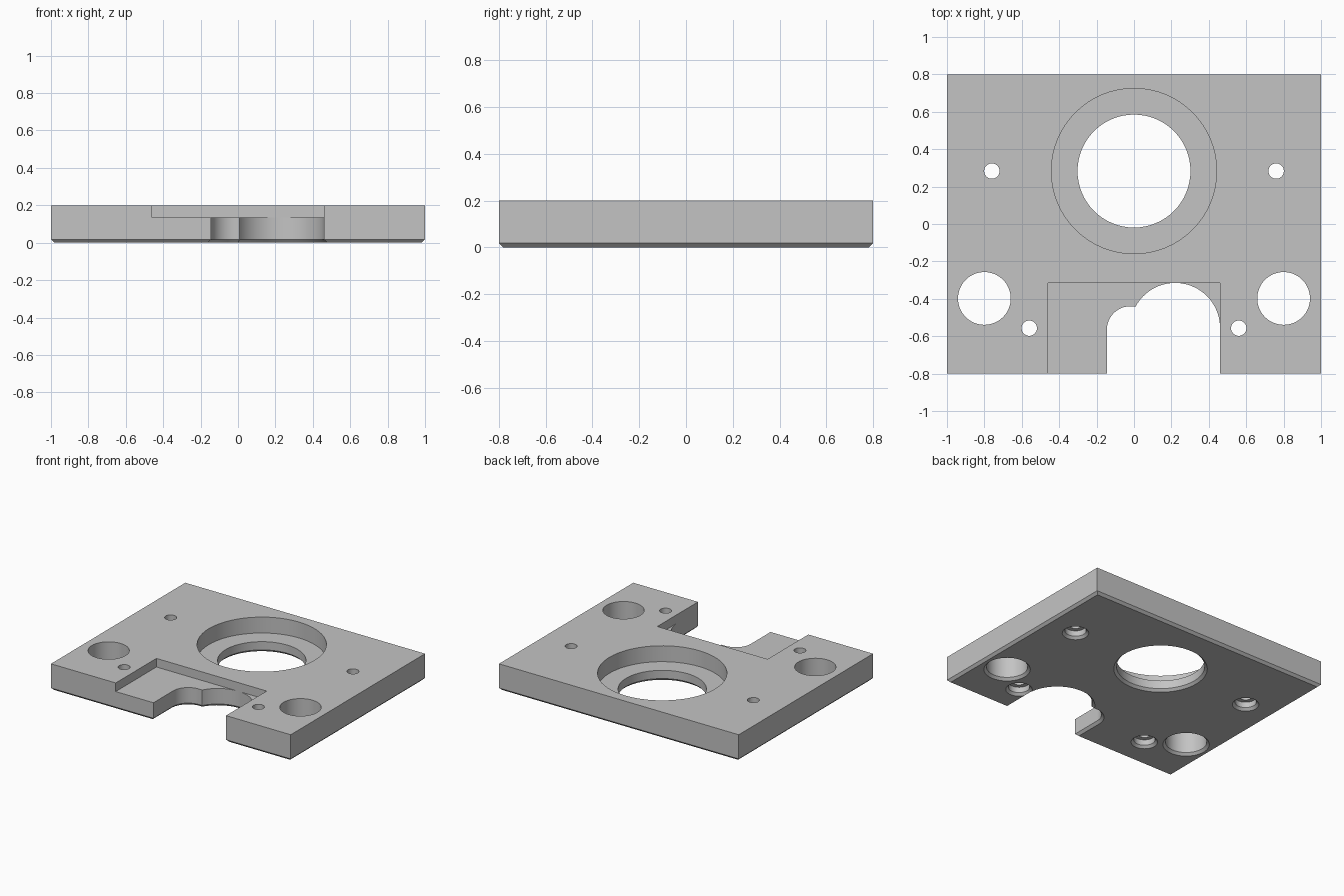
import bpy, bmesh
from math import sin, cos, pi, asin

cube = bpy.data.objects.get("Cube")
if cube:
    bpy.data.objects.remove(cube, do_unlink=True)

HEIGHT = 0.2
CHAMFER = 0.018
SEGMENTS = 64

grey = bpy.data.materials.new("machined grey")
grey.use_nodes = True
colour = (0.55, 0.55, 0.55, 1)
grey.diffuse_color = colour
grey.node_tree.nodes["Principled BSDF"].inputs["Base Color"].default_value = colour


def loft(name, sections):
    """Closed solid through a list of (z, outline) sections."""
    bm = bmesh.new()
    rings = [[bm.verts.new((x, y, z)) for x, y in pts] for z, pts in sections]
    for low, high in zip(rings, rings[1:]):
        n = len(low)
        for i in range(n):
            j = (i + 1) % n
            bm.faces.new((low[i], low[j], high[j], high[i]))
    bm.faces.new(rings[0][::-1])
    bm.faces.new(rings[-1])
    bmesh.ops.recalc_face_normals(bm, faces=bm.faces)
    mesh = bpy.data.meshes.new(name)
    bm.to_mesh(mesh)
    bm.free()
    mesh.materials.append(grey)
    obj = bpy.data.objects.new(name, mesh)
    bpy.context.collection.objects.link(obj)
    return obj


def rectangle(x0, x1, y0, y1):
    return [(x0, y0), (x1, y0), (x1, y1), (x0, y1)]


def arc(cx, cy, r, start, end, steps):
    angles = [start + (end - start) * i / steps for i in range(steps + 1)]
    return [(cx + r * cos(a), cy + r * sin(a)) for a in angles]


def hole(name, x, y, profile):
    """Round cutter from (z, radius) steps, flared at the underside."""
    r = profile[0][1]
    steps = [(-CHAMFER, r + 2 * CHAMFER), (CHAMFER, r)] + profile
    return loft(name, [(z, arc(x, y, rad, 0, 2 * pi, SEGMENTS)[:-1]) for z, rad in steps])


def notch_outline(grow):
    """Front opening: large arc, short flat, small corner arc."""
    big, small = 0.24 + grow, 0.125 + grow
    meet = pi - asin((0.115 + grow) / big)
    pts = [(0.46 + grow, -1)]
    pts += arc(0.22, -0.555, big, 0, meet, 40)
    pts += arc(-0.02, -0.565, small, pi / 2, pi, 20)
    return pts + [(-0.145 - grow, -1)]


# Plate with a chamfered lower edge
inset = CHAMFER
plate = loft("base_plate", [
    (0, rectangle(-1 + inset, 1 - inset, -0.8 + inset, 0.8 - inset)),
    (CHAMFER, rectangle(-1, 1, -0.8, 0.8)),
    (HEIGHT, rectangle(-1, 1, -0.8, 0.8))])

# Front pocket and the opening through its floor
cutters = [
    loft("pocket_cutter", [(z, rectangle(-0.46, 0.46, -1, -0.315)) for z in (0.135, 0.3)]),
    loft("notch_cutter", [(z, notch_outline(g)) for z, g in
                          ((-CHAMFER, 2 * CHAMFER), (CHAMFER, 0), (0.3, 0))])]

# Stepped centre bore
cutters.append(hole("centre_cutter", 0, 0.283,
                    [(0.08, 0.302), (0.08, 0.442), (0.3, 0.442)]))

# Mirrored corner holes and screw holes with bores underneath
for side in (-1, 1):
    cutters.append(hole("corner_cutter", side * 0.8, -0.398, [(0.3, 0.141)]))
    for x, y in ((0.76, 0.283), (0.56, -0.557)):
        cutters.append(hole("screw_cutter", side * x, y,
                            [(0.06, 0.073), (0.06, 0.041), (0.3, 0.041)]))

bpy.ops.object.select_all(action='DESELECT')
bpy.context.view_layer.objects.active = plate
plate.select_set(True)
for cutter in cutters:
    mod = plate.modifiers.new(cutter.name, 'BOOLEAN')
    mod.operation = 'DIFFERENCE'
    mod.solver = 'EXACT'
    mod.object = cutter
    bpy.ops.object.modifier_apply(modifier=mod.name)
    bpy.data.objects.remove(cutter, do_unlink=True)

bpy.ops.object.shade_smooth_by_angle(angle=pi / 6)
